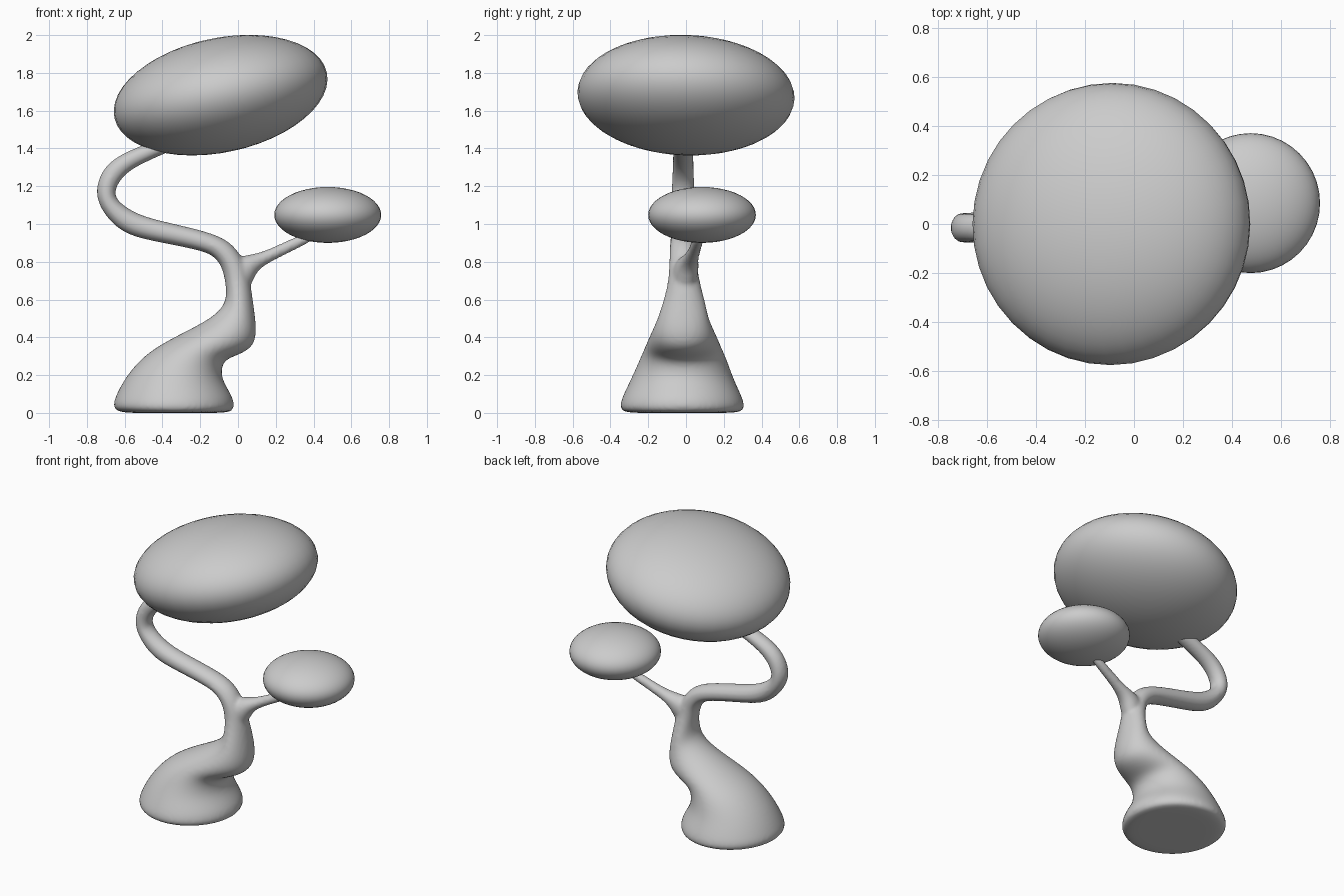
import bpy, bmesh
from math import cos, sin, pi, radians
from mathutils import Vector

if "Cube" in bpy.data.objects:
    bpy.data.objects.remove(bpy.data.objects["Cube"])


def loft(name, rings, sides=24):
    """Skin elliptical rings given as (x1, z1, x2, z2, y_centre, y_half)."""
    bm = bmesh.new()
    loops = []
    for x1, z1, x2, z2, yc, yh in rings:
        c = Vector(((x1 + x2) / 2, yc, (z1 + z2) / 2))
        u = Vector(((x2 - x1) / 2, 0, (z2 - z1) / 2))
        v = Vector((0, yh, 0))
        loops.append([bm.verts.new(c + u * cos(2 * pi * i / sides) + v * sin(2 * pi * i / sides))
                      for i in range(sides)])
    for a, b in zip(loops, loops[1:]):
        for i in range(sides):
            j = (i + 1) % sides
            bm.faces.new((a[i], a[j], b[j], b[i]))
    bm.faces.new(loops[0][::-1])
    bm.faces.new(loops[-1])
    bmesh.ops.recalc_face_normals(bm, faces=bm.faces)
    me = bpy.data.meshes.new(name)
    bm.to_mesh(me)
    bm.free()
    ob = bpy.data.objects.new(name, me)
    bpy.context.collection.objects.link(ob)
    ob.modifiers.new("round", 'SUBSURF').levels = 2
    ob.modifiers["round"].render_levels = 2
    bpy.context.view_layer.objects.active = ob
    ob.select_set(True)
    bpy.ops.object.modifier_apply(modifier="round")
    return ob


def foliage(name, loc, size, rot=(0, 0, 0)):
    bpy.ops.mesh.primitive_uv_sphere_add(segments=40, ring_count=24, radius=1, location=loc, rotation=rot)
    ob = bpy.context.object
    ob.name = name
    ob.scale = size
    bpy.ops.object.shade_smooth()
    return ob


# Flared trunk flowing into the long left branch
trunk = loft("trunk", [
    (-.50, .0, -.18, .0, -.02, .17),
    (-.635, .0, -.045, .0, -.02, .31),
    (-.665, .03, -.015, .02, -.02, .335),
    (-.66, .07, -.02, .08, -.02, .325),
    (-.60, .19, -.075, .16, -.02, .275),
    (-.50, .305, -.088, .22, -.015, .24),
    (-.38, .38, -.075, .28, -.015, .21),
    (-.25, .445, .0, .305, -.015, .19),
    (-.14, .505, .08, .345, -.015, .165),
    (-.075, .565, .10, .42, -.015, .135),
    (-.06, .63, .09, .52, -.01, .115),
    (-.07, .71, .07, .66, -.01, .085),
    (-.09, .785, .055, .76, -.015, .075),
    (-.135, .835, .0, .865, -.015, .072),
    (-.20, .86, -.09, .945, -.015, .07),
    (-.40, .90, -.36, 1.005, -.015, .066),
    (-.58, .935, -.52, 1.045, -.015, .066),
    (-.68, 1.01, -.61, 1.10, -.015, .064),
    (-.765, 1.14, -.66, 1.15, -.015, .062),
    (-.73, 1.28, -.635, 1.22, -.015, .058),
    (-.64, 1.365, -.57, 1.29, -.015, .056),
    (-.46, 1.435, -.43, 1.355, -.015, .054),
    (-.30, 1.50, -.27, 1.42, -.015, .05)])

# Thin right branch
branch = loft("right_branch", [
    (-.06, .77, .05, .64, -.01, .07),
    (.0, .83, .08, .70, .0, .068),
    (.08, .84, .105, .755, .015, .052),
    (.14, .857, .16, .793, .03, .038),
    (.24, .902, .26, .843, .05, .031),
    (.42, .985, .44, .93, .078, .028)])

# Fuse branch and trunk with a soft fillet
bpy.ops.object.select_all(action='DESELECT')
branch.select_set(True)
trunk.select_set(True)
bpy.context.view_layer.objects.active = trunk
bpy.ops.object.join()
fuse = trunk.modifiers.new("fuse", 'REMESH')
fuse.mode = 'VOXEL'
fuse.voxel_size = 0.012
soft = trunk.modifiers.new("soften", 'SMOOTH')
soft.factor = 0.5
soft.iterations = 6
bpy.ops.object.modifier_apply(modifier="fuse")
bpy.ops.object.modifier_apply(modifier="soften")
bpy.ops.object.shade_smooth()

# Foliage pads
foliage("large_foliage", (-.092, 0, 1.682), (.575, .575, .302), (radians(-2), radians(-12), 0))
foliage("small_foliage", (.475, .085, 1.048), (.283, .285, .148))
